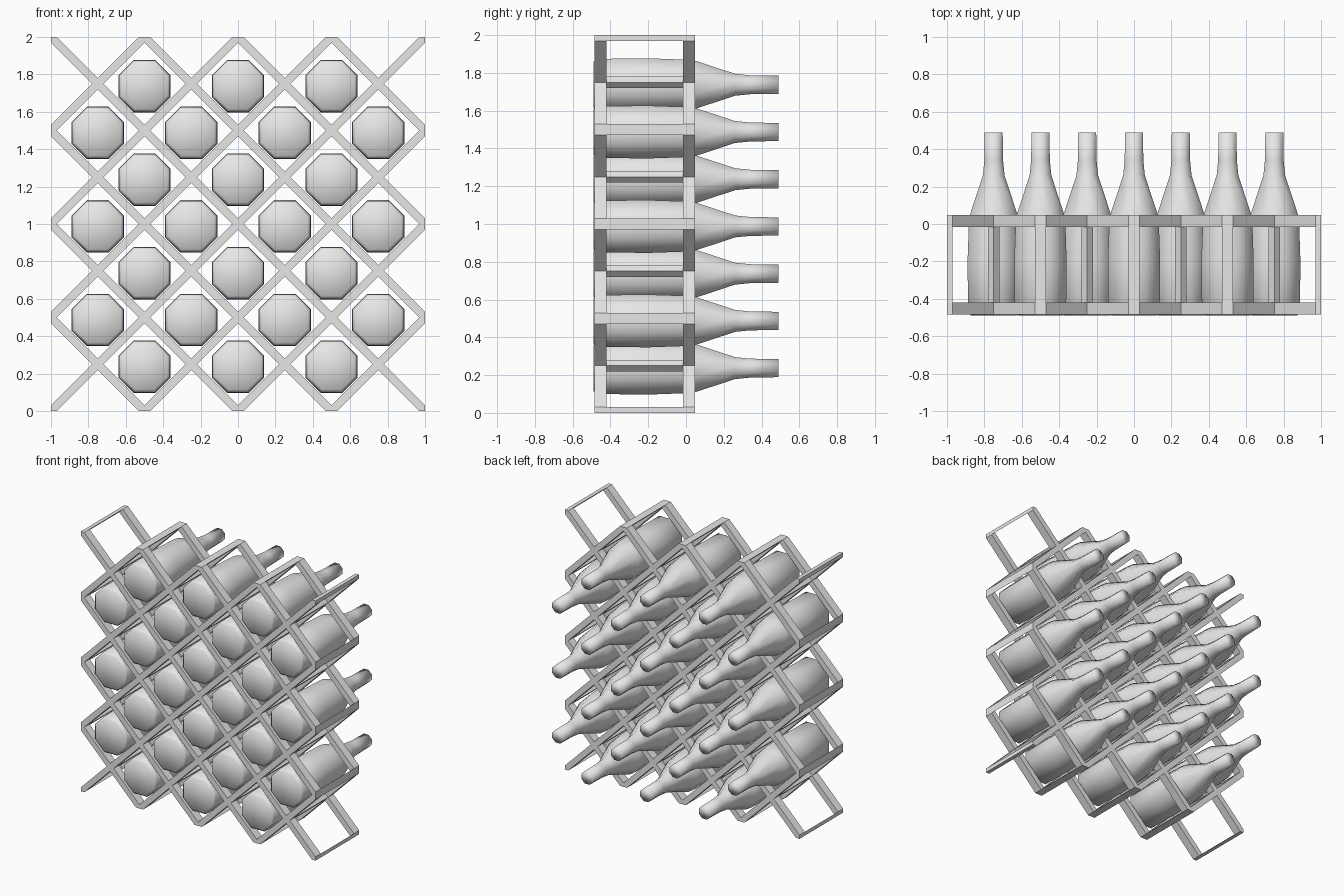
import bpy, bmesh, math
from mathutils import Vector

cube = bpy.data.objects.get("Cube")
if cube:
    bpy.data.objects.remove(cube)

grey = bpy.data.materials.new("light grey")
grey.use_nodes = True
grey.diffuse_color = (0.8, 0.8, 0.8, 1)
grey.node_tree.nodes["Principled BSDF"].inputs["Base Color"].default_value = (0.8, 0.8, 0.8, 1)

HALF = 0.03          # half of a slat's width measured along x
FRONT, BACK, DEPTH = -0.453, 0.015, 0.064


def add_object(name, bm):
    mesh = bpy.data.meshes.new(name)
    bm.to_mesh(mesh)
    bm.free()
    mesh.materials.append(grey)
    obj = bpy.data.objects.new(name, mesh)
    bpy.context.collection.objects.link(obj)
    return obj


def clipped_slab(name, polygons, y, thickness):
    """Flat xz outlines trimmed to the rack's square, then thickened along y."""
    bm = bmesh.new()
    for points in polygons:
        bm.faces.new([bm.verts.new((x, y, z)) for x, z in points])
    for axis, z in (((1, 0, 0), 1), ((-1, 0, 0), 1), ((0, 0, 1), 2), ((0, 0, -1), 0)):
        normal = Vector(axis)
        bmesh.ops.bisect_plane(bm, geom=bm.verts[:] + bm.edges[:] + bm.faces[:],
                               plane_co=normal + Vector((0, 0, 1)),
                               plane_no=normal, clear_outer=True)
    obj = add_object(name, bm)
    solid = obj.modifiers.new("thickness", "SOLIDIFY")
    solid.thickness = thickness
    solid.offset = 0


# Diagonal slats in both directions, crossing every half unit
slats = []
for i in range(-3, 4):
    c = i / 2
    for s in (1, -1):
        slats.append([(c - 2 - HALF, 1 - 2 * s), (c - 2 + HALF, 1 - 2 * s),
                      (c + 2 + HALF, 1 + 2 * s), (c + 2 - HALF, 1 + 2 * s)])
clipped_slab("front_lattice", slats, FRONT, DEPTH)
clipped_slab("back_lattice", slats, BACK, DEPTH)

# Square rods joining the two lattices at every crossing
rods = []
for row in range(9):
    for col in range(9):
        if (row + col) % 2 == 0:
            x, z = col / 4 - 1, row / 4
            rods.append([(x - HALF, z), (x, z - HALF), (x + HALF, z), (x, z + HALF)])
clipped_slab("connecting_rods", rods, (FRONT + BACK) / 2, BACK - FRONT - DEPTH)

# Eight-sided bottle turned around the y axis: (y, radius across flats)
profile = [(-0.489, 0.122), (-0.472, 0.137), (-0.2, 0.14), (0.0, 0.133),
           (0.05, 0.127), (0.26, 0.058), (0.34, 0.05), (0.489, 0.048)]
bm = bmesh.new()
rings = []
for y, r in profile:
    r /= math.cos(math.pi / 8)
    angles = [(k + 0.5) * math.pi / 4 for k in range(8)]
    rings.append([bm.verts.new((r * math.cos(a), y, r * math.sin(a))) for a in angles])
for a, b in zip(rings, rings[1:]):
    for k in range(8):
        n = (k + 1) % 8
        bm.faces.new((a[k], a[n], b[n], b[k]))
bm.faces.new(rings[0])
bm.faces.new(rings[-1])
bmesh.ops.recalc_face_normals(bm, faces=bm.faces[:])
for face in bm.faces:
    face.smooth = True
bottle = add_object("bottle", bm)

# One bottle in every cell, rows alternating three and four
first = True
for row in range(7):
    count = 3 + row % 2
    for col in range(count):
        obj = bottle if first else bottle.copy()
        if not first:
            bpy.context.collection.objects.link(obj)
        first = False
        obj.name = f"bottle_{row + 1}_{col + 1}"
        obj.location = ((col - (count - 1) / 2) / 2, 0, 0.237 + row / 4)
